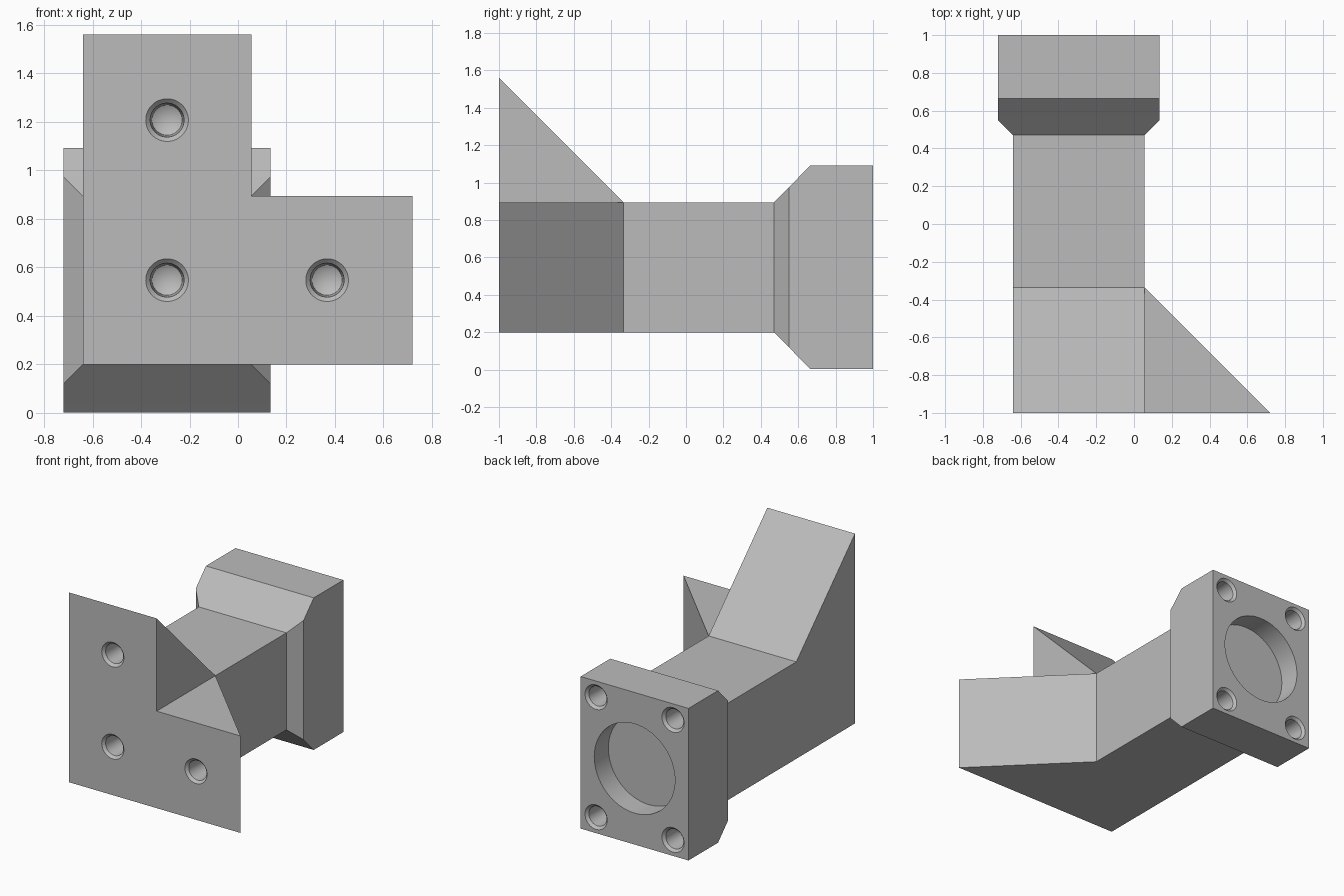
import bpy, bmesh, math

if "Cube" in bpy.data.objects:
    bpy.data.objects.remove(bpy.data.objects["Cube"])

grey = bpy.data.materials.new("plain grey")
grey.use_nodes = True
grey.diffuse_color = (0.5, 0.5, 0.5, 1)
grey.node_tree.nodes["Principled BSDF"].inputs["Base Color"].default_value = (0.5, 0.5, 0.5, 1)

CX, CZ = -0.2925, 0.5475          # axis of the neck
HALF = 0.3475                     # half width of the neck
LEFT, RIGHT = CX + HALF, CX - HALF
TOP, BOTTOM = CZ + HALF, CZ - HALF
REACH = 0.665                     # reach of the sloping gussets


def finish(bm, name):
    bmesh.ops.recalc_face_normals(bm, faces=bm.faces)
    mesh = bpy.data.meshes.new(name)
    bm.to_mesh(mesh)
    bm.free()
    mesh.materials.append(grey)
    obj = bpy.data.objects.new(name, mesh)
    bpy.context.collection.objects.link(obj)
    return obj


def loft(name, rings):
    """Skin a run of closed rings and cap both ends."""
    bm = bmesh.new()
    loops = [[bm.verts.new(p) for p in ring] for ring in rings]
    for a, b in zip(loops, loops[1:]):
        for i in range(len(a)):
            j = (i + 1) % len(a)
            bm.faces.new((a[i], a[j], b[j], b[i]))
    bm.faces.new(loops[0])
    bm.faces.new(loops[-1])
    bmesh.ops.remove_doubles(bm, verts=bm.verts, dist=1e-5)
    return finish(bm, name)


def rectangle(y, w, h):
    return [(CX + sx * w, y, CZ + sz * h) for sx, sz in ((-1, -1), (1, -1), (1, 1), (-1, 1))]


def bore(name, x, z, face_y, inward, profile, sides=48):
    """Turned cutter; profile holds (depth, radius) pairs."""
    turn = [i * math.tau / sides for i in range(sides)]
    return loft(name, [[(x + r * math.cos(t), face_y + inward * d, z + r * math.sin(t))
                        for t in turn] for d, r in profile])


def combine(target, tool, operation):
    mod = target.modifiers.new(operation.title(), 'BOOLEAN')
    mod.operation = operation
    mod.solver = 'EXACT'
    mod.object = tool
    bpy.context.view_layer.objects.active = target
    bpy.ops.object.modifier_apply(modifier=mod.name)
    bpy.data.objects.remove(tool)


# Neck with the upper gusset: side profile run across the width
side = [(-1, BOTTOM), (0.6, BOTTOM), (0.6, TOP), (-1 + REACH, TOP), (-1, TOP + REACH)]
bracket = loft("bracket", [[(x, y, z) for y, z in side] for x in (RIGHT, LEFT)])

# Left gusset: plan profile run up the height
plan = [(CX, -1), (LEFT + REACH, -1), (LEFT, -1 + REACH), (CX, -1 + REACH)]
combine(bracket, loft("left_gusset", [[(x, y, z) for x, y in plan] for z in (BOTTOM, TOP)]), 'UNION')

# Rear flange flaring out from the neck
flange = loft("flange", [rectangle(0.47, HALF, HALF), rectangle(0.55, 0.4275, 0.4275),
                         rectangle(0.665, 0.4275, 0.545), rectangle(1, 0.4275, 0.545)])
combine(bracket, flange, 'UNION')

# Countersunk blind screw holes, front and rear
screw = [(-0.02, 0.108), (0.018, 0.07), (0.17, 0.062), (0.205, 0)]
for x, z in ((CX, CZ), (CX, CZ + 0.66), (CX + 0.66, CZ)):
    combine(bracket, bore("front_hole", x, z, -1, 1, screw), 'DIFFERENCE')
for sx in (-1, 1):
    for sz in (-1, 1):
        combine(bracket, bore("rear_hole", CX + sx * 0.305, CZ + sz * 0.43, 1, -1, screw), 'DIFFERENCE')

# Wide flat-bottomed socket in the flange
combine(bracket, bore("socket", CX, CZ, 1, -1, [(-0.05, 0.32), (0.16, 0.32)], 64), 'DIFFERENCE')

# Merge coplanar faces, then smooth the round walls only
bm = bmesh.new()
bm.from_mesh(bracket.data)
bmesh.ops.remove_doubles(bm, verts=bm.verts, dist=1e-4)
bmesh.ops.dissolve_limit(bm, angle_limit=0.01, verts=bm.verts, edges=bm.edges)
bm.to_mesh(bracket.data)
bm.free()
bpy.ops.object.select_all(action='DESELECT')
bracket.select_set(True)
bpy.context.view_layer.objects.active = bracket
bpy.ops.object.shade_smooth_by_angle(angle=math.radians(20))
